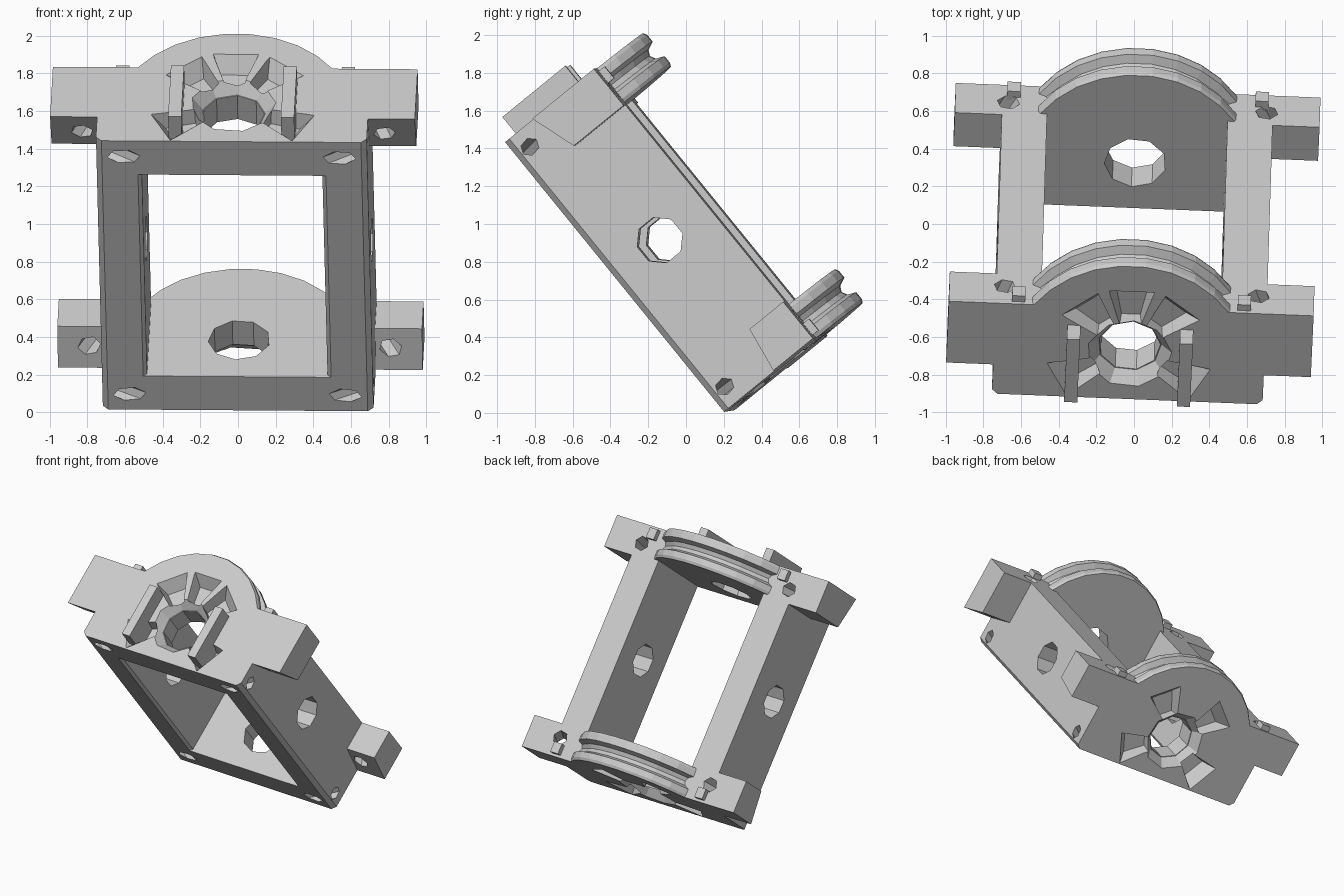
import bpy, bmesh
from math import sin, cos, pi, radians, sqrt
from mathutils import Matrix, Vector

if "Cube" in bpy.data.objects:
    bpy.data.objects.remove(bpy.data.objects["Cube"])

grey = bpy.data.materials.new("light_grey")
grey.use_nodes = True
grey.diffuse_color = (0.6, 0.6, 0.6, 1)
grey.node_tree.nodes["Principled BSDF"].inputs["Base Color"].default_value = (0.6, 0.6, 0.6, 1)

# Local frame: x across, y through the thickness, z along the frame
LENGTH, HALF, THICK, WALL = 1.84, 0.72, 0.62, 0.23
HUB = 0.31
TILT = (Matrix.Translation((0, 0.23, 0.01)) @ Matrix.Rotation(radians(-2.3), 4, 'Z')
        @ Matrix.Rotation(radians(0.4), 4, 'Y') @ Matrix.Rotation(radians(39.1), 4, 'X'))


def loft(name, rings):
    """Closed solid through equal-length rings of points."""
    bm = bmesh.new()
    loops = [[bm.verts.new(p) for p in ring] for ring in rings]
    n = len(loops[0])
    for a, b in zip(loops, loops[1:]):
        for i in range(n):
            j = (i + 1) % n
            bm.faces.new((a[i], a[j], b[j], b[i]))
    bm.faces.new(loops[0][::-1])
    bm.faces.new(loops[-1])
    bmesh.ops.recalc_face_normals(bm, faces=bm.faces)
    mesh = bpy.data.meshes.new(name)
    bm.to_mesh(mesh)
    bm.free()
    mesh.materials.append(grey)
    obj = bpy.data.objects.new(name, mesh)
    bpy.context.collection.objects.link(obj)
    obj.matrix_world = TILT
    return obj


def box(name, x0, x1, y0, y1, z0, z1):
    return loft(name, [[(x0, y0, z), (x1, y0, z), (x1, y1, z), (x0, y1, z)] for z in (z0, z1)])


def rod(name, start, end, r0, r1, sides):
    """Straight or tapered faceted rod between two points."""
    start, end = Vector(start), Vector(end)
    axis = (end - start).normalized()
    u = axis.orthogonal().normalized()
    v = axis.cross(u)
    turn = [2 * pi * (i + 0.5) / sides for i in range(sides)]
    return loft(name, [[c + r * (cos(t) * u + sin(t) * v) for t in turn]
                       for c, r in ((start, r0), (end, r1))])


def cut(obj, cutters):
    """Subtract the cutters and bake the result."""
    for c in cutters:
        mod = obj.modifiers.new("cut", 'BOOLEAN')
        mod.operation, mod.solver, mod.object = 'DIFFERENCE', 'EXACT', c
    bpy.context.view_layer.update()
    graph = bpy.context.evaluated_depsgraph_get()
    mesh = bpy.data.meshes.new_from_object(obj.evaluated_get(graph))
    obj.modifiers.clear()
    obj.data = mesh


def plate_ring(radius, z):
    """Plate outline with a round top of the given radius."""
    a0 = math_asin((THICK - HUB) / 0.61)
    pts = [(-HALF, 0.03, z), (-HALF + 0.03, 0, z), (HALF - 0.03, 0, z), (HALF, 0.03, z),
           (HALF, THICK, z)]
    steps = 9
    for i in range(steps + 1):
        a = a0 + (pi - 2 * a0) * i / steps
        pts.append((radius * cos(a), max(THICK, HUB + radius * sin(a)), z))
    return pts + [(-HALF, THICK, z)]


def math_asin(s):
    from math import asin
    return asin(s)


def pocket(angle, place):
    """Tapered recess radiating from the hub on the outer face."""
    a = radians(angle)
    rings = []
    for depth, r0, r1, w0, w1 in ((-0.02, 0.2, 0.44, 0.06, 0.13), (0.09, 0.2, 0.36, 0.05, 0.08)):
        flat = ((r0, -w0), (r1, -w1), (r1, w1), (r0, w0))
        rings.append([(r * cos(a) - s * sin(a), HUB + r * sin(a) + s * cos(a), place(depth))
                      for r, s in flat])
    return loft("pocket_cutter", rings)


# Groove section across the rim: radius against depth
RIM = ((0, 0.6), (0.02, 0.61), (0.065, 0.61), (0.085, 0.565), (0.115, 0.55),
       (0.145, 0.565), (0.165, 0.61), (0.21, 0.61), (WALL, 0.6))

ENDS = (
    ("lower", lambda d: d, (50, 130, -27, 207), ((0.35, 0), (0.39, WALL + 0.02)), 0.66),
    ("upper", lambda d: LENGTH - d, (50, 130, -27, 207, 90), ((0.2, 0), (0.28, WALL + 0.02)), 0.6),
)

for name, place, angles, ear_base, nub_x in ENDS:
    # Grooved end plate and its lugs
    plate = loft(name + "_end_plate", [plate_ring(r, place(d)) for d, r in RIM])
    ears = []
    for side, sx in (("left", 1), ("right", -1)):
        (y0, d0), (y1, d1) = ear_base
        section = ((y0, d0), (THICK, d0), (THICK, d1), (y1, d1))
        ears.append(loft(f"{name}_{side}_ear",
                         [[(sx * x, y, place(d)) for y, d in section] for x in (0.7, 0.97)]))
        box(f"{name}_{side}_nub", sx * (nub_x - 0.035), sx * (nub_x + 0.035),
            THICK - 0.02, THICK + 0.04, place(0.02), place(0.1))

    # Bore, countersink, pockets and slanted screw holes
    screws = []
    cutters = [rod("bore_cutter", (0, HUB, place(-0.1)), (0, HUB, place(0.4)), 0.165, 0.165, 9),
               rod("sink_cutter", (0, HUB, place(-0.01)), (0, HUB, place(0.07)), 0.235, 0.17, 9)]
    cutters += [pocket(a, place) for a in angles]
    for sx in (1, -1):
        cutters.append(rod("corner_cutter", (sx * 0.49, -0.05, place(0.11)),
                           (sx * 0.79, 0.13, place(0.1)), 0.045, 0.045, 6))
        low = ear_base[0][0]
        screws.append(rod("ear_cutter", (sx * 0.84, low - 0.06, place(0.13)),
                          (sx * 0.64, THICK + 0.1, place(0.15)), 0.055, 0.055, 6))
    cut(plate, cutters + screws)
    for ear in ears:
        cut(ear, screws)
    for c in cutters + screws:
        bpy.data.objects.remove(c)

# Side rails with a cross bore
for side, sx in (("left", 1), ("right", -1)):
    outline = ((0.48, 0.02), (0.5, 0), (HALF - 0.03, 0), (HALF, 0.03), (HALF, THICK), (0.48, THICK))
    rail = loft(side + "_rail", [[(sx * x, y, z) for x, y in outline]
                                 for z in (WALL - 0.01, LENGTH - WALL + 0.01)])
    bore = rod("rail_cutter", (sx * 0.3, HUB, LENGTH / 2), (sx * 0.9, HUB, LENGTH / 2),
               0.125, 0.125, 8)
    cut(rail, [bore])
    bpy.data.objects.remove(bore)

    # Raised guide bar on the upper end plate
    box(side + "_guide_bar", sx * 0.265, sx * 0.335, 0.06, 0.49, LENGTH - 0.09, LENGTH + 0.12)
